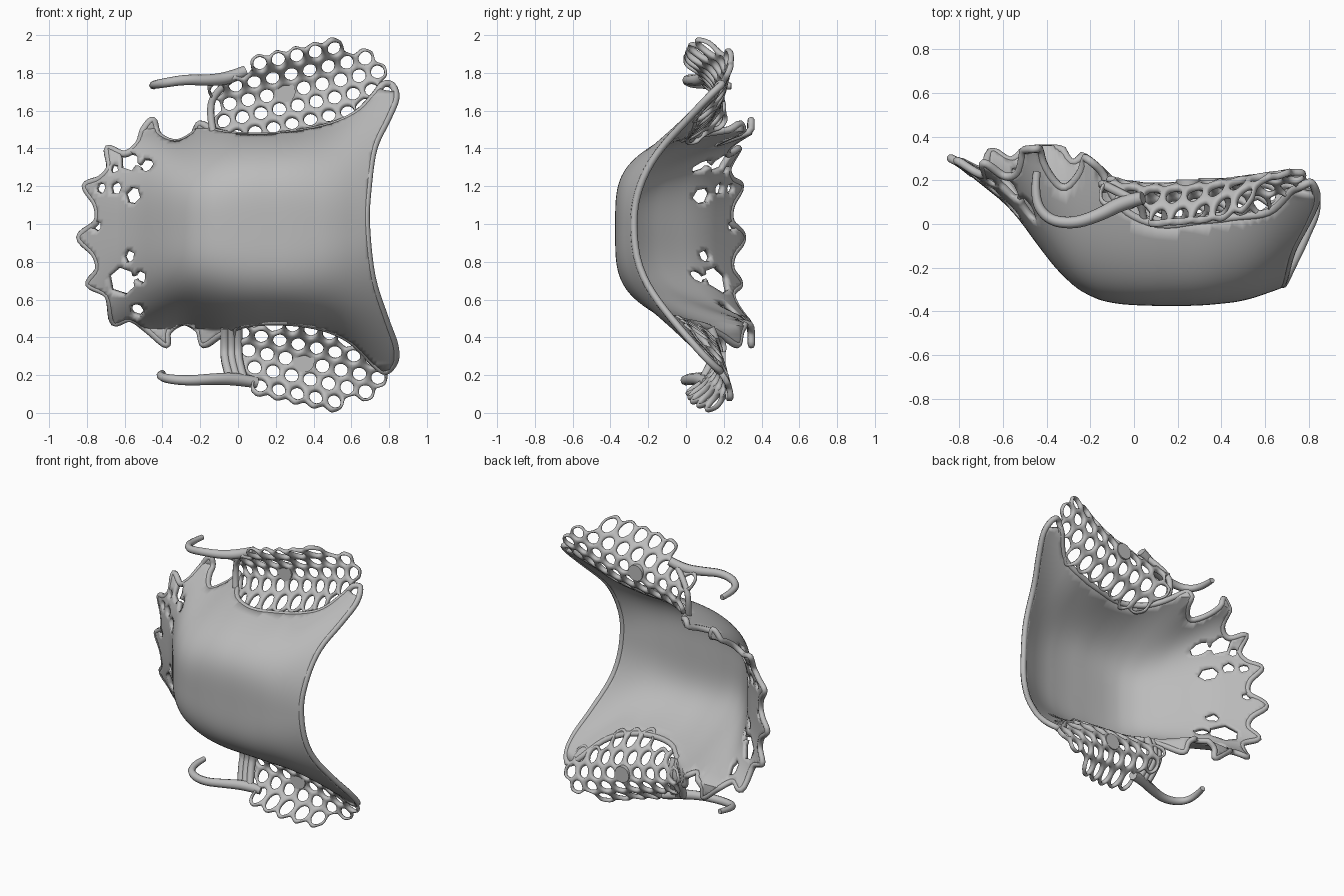
import bpy, bmesh, math
from mathutils import Vector, Matrix

if "Cube" in bpy.data.objects:
    bpy.data.objects.remove(bpy.data.objects["Cube"])

metal = bpy.data.materials.new("grey metal")
metal.use_nodes = True
metal.diffuse_color = (0.5, 0.5, 0.5, 1)
metal.node_tree.nodes["Principled BSDF"].inputs["Base Color"].default_value = (0.5, 0.5, 0.5, 1)

MID = 0.975
# Stations along x: centre y, edge y, half height, steepness of the arch
STATIONS = [
    (-.85, .32, .34, .5, 3), (-.7, .2, .32, .48, 3), (-.55, .08, .32, .5, 3),
    (-.4, -.13, .32, .51, 3.3), (-.3, -.25, .3, .49, 3.5), (-.2, -.32, .26, .51, 3.5),
    (-.1, -.35, .15, .52, 3.6), (.05, -.36, .03, .5, 4), (.3, -.36, 0, .5, 4),
    (.5, -.34, .05, .55, 3.2), (.7, -.27, .12, .68, 2.3), (.85, -.2, .2, .78, 2)]


def station(x):
    """Smoothed station values at x."""
    total = [0, 0, 0, 0]
    for k in range(-2, 3):
        q = min(max(x + k * .03, -.85), .85)
        for a, b in zip(STATIONS, STATIONS[1:]):
            if q <= b[0]:
                break
        t = (q - a[0]) / (b[0] - a[0])
        total = [s + (m + (n - m) * t) / 5 for s, m, n in zip(total, a[1:], b[1:])]
    return total


def plate_y(x, z):
    centre, edge, half, power = station(x)
    v = min(abs(z - MID) / half, 1.02)
    return centre + (edge - centre) * v ** power


def saddle_y(x, z):
    centre, edge, half, power = station(x)
    t = (abs(z - MID) - half) / (.33 + .22 * x)
    t = min(max(t, -.1), 1.06)
    slope = .08 * x
    return .17 + slope - .14 * (2 * t - 1) ** 2 + (edge - .03 - slope) * (1 - t) ** 2


def smooth_loop(points, steps):
    """Closed Catmull-Rom loop through the points."""
    out, n = [], len(points)
    for i in range(n):
        a, b, c, d = (Vector(points[(i + k) % n]) for k in (-1, 0, 1, 2))
        for s in range(steps):
            t = s / steps
            out.append(b + (c - a) * t / 2 + (2 * a - 5 * b + 4 * c - d) * t * t / 2
                       + (3 * b - a - 3 * c + d) * t ** 3 / 2)
    return out


def inside(x, z, poly):
    hit = False
    for (ax, az), (bx, bz) in zip(poly, poly[1:] + poly[:1]):
        if (az > z) != (bz > z) and x < ax + (z - az) * (bx - ax) / (bz - az):
            hit = not hit
    return hit


def make_object(name, bm):
    mesh = bpy.data.meshes.new(name)
    bmesh.ops.recalc_face_normals(bm, faces=bm.faces)
    bm.to_mesh(mesh)
    bm.free()
    mesh.materials.append(metal)
    obj = bpy.data.objects.new(name, mesh)
    bpy.context.collection.objects.link(obj)
    return obj


def select(obj):
    bpy.ops.object.select_all(action='DESELECT')
    obj.select_set(True)
    bpy.context.view_layer.objects.active = obj


def shade(obj, angle=50):
    select(obj)
    bpy.ops.object.shade_smooth_by_angle(angle=math.radians(angle))


def thicken(obj, amount):
    solid = obj.modifiers.new("thickness", 'SOLIDIFY')
    solid.thickness = amount
    solid.offset = 0


def tube(name, points, radius, radii=None, closed=False):
    curve = bpy.data.curves.new(name, 'CURVE')
    curve.dimensions = '3D'
    curve.bevel_depth = radius
    curve.bevel_resolution = 2
    curve.use_fill_caps = True
    spline = curve.splines.new('POLY' if closed else 'NURBS')
    spline.points.add(len(points) - 1)
    for i, p in enumerate(points):
        spline.points[i].co = (*p, 1)
        spline.points[i].radius = radii[i] if radii else 1
    spline.use_cyclic_u = closed
    if not closed:
        spline.order_u = 3
        spline.use_endpoint_u = True
        spline.resolution_u = 8
    curve.materials.append(metal)
    obj = bpy.data.objects.new(name, curve)
    bpy.context.collection.objects.link(obj)
    select(obj)
    bpy.ops.object.convert(target='MESH')
    shade(bpy.context.object, 60)


# Main plate: a fine grid trimmed and snapped to a scalloped outline with openings
OUTLINE = [
    (.68, 1), (.69, 1.2), (.72, 1.4), (.79, 1.55), (.835, 1.66), (.82, 1.73), (.77, 1.74),
    (.72, 1.68), (.62, 1.58), (.45, 1.51), (.2, 1.47), (0, 1.47), (-.12, 1.49),
    (-.2, 1.53), (-.24, 1.47), (-.33, 1.43), (-.42, 1.47), (-.45, 1.55), (-.5, 1.5),
    (-.53, 1.42), (-.6, 1.37), (-.69, 1.4), (-.68, 1.3), (-.73, 1.24), (-.81, 1.2),
    (-.75, 1.1), (-.75, 1.01), (-.84, .93), (-.76, .84), (-.74, .76), (-.79, .68),
    (-.69, .62), (-.66, .48), (-.57, .5), (-.48, .44), (-.38, .36), (-.37, .43),
    (-.29, .48), (-.21, .44), (-.18, .36), (-.08, .42), (.05, .47), (.25, .48),
    (.45, .45), (.6, .38), (.72, .26), (.78, .22), (.83, .27), (.83, .36), (.78, .5),
    (.71, .72)]
# Irregular openings near the scalloped end: x, z, radius
OPENINGS = [(-.57, 1.33, .055), (-.48, 1.31, .04), (-.65, 1.29, .025), (-.72, 1.19, .03),
            (-.64, 1.19, .035), (-.55, 1.15, .045), (-.74, .99, .03), (-.61, .7, .075),
            (-.57, .83, .035), (-.51, .72, .035), (-.53, .55, .04)]
loop = smooth_loop(OUTLINE, 5)
edges = [loop]
for i, (x, z, size) in enumerate(OPENINGS):
    sides = 5 + i % 2
    corners = [Vector((x + size * math.cos(i + k * math.tau / sides),
                       z + size * math.sin(i + k * math.tau / sides))) for k in range(sides)]
    edges.append([a.lerp(b, s / 4) for a, b in zip(corners, corners[1:] + corners[:1])
                  for s in range(4)])
STEP = .018
bm = bmesh.new()
bmesh.ops.create_grid(bm, x_segments=100, y_segments=80, size=1,
                      matrix=Matrix.Diagonal((50 * STEP, 40 * STEP, 1, 1)))
bmesh.ops.translate(bm, verts=bm.verts, vec=(0, MID, 0))
waste = []
for f in bm.faces:
    c = f.calc_center_median()
    if not inside(c.x, c.y, loop) or any(inside(c.x, c.y, e) for e in edges[1:]):
        waste.append(f)
bmesh.ops.delete(bm, geom=waste, context='FACES')
targets = [p for e in edges for p in e]
for v in bm.verts:
    flat = v.co.xy
    if v.is_boundary:
        near = min(targets, key=lambda p: (p - flat).length_squared)
        if (near - flat).length < 2 * STEP:
            flat = near
    v.co = (flat.x, plate_y(*flat), flat.y)
bmesh.ops.remove_doubles(bm, verts=bm.verts, dist=.0005)
plate = make_object("main_plate", bm)
thicken(plate, .03)
shade(plate)

# Rounded rim around the plate
tube("plate_rim", [(p.x, plate_y(p.x, p.y), p.y) for p in loop], .019, closed=True)

# Perforated saddles: cells with round holes on a hexagonal lattice
PITCH = .1


def saddle(name, outline, origin, tilt):
    bm = bmesh.new()
    for row in range(-9, 10):
        for col in range(-12, 13):
            u = Vector(((col + row % 2 / 2) * PITCH, row * PITCH * math.sqrt(3) / 2))
            c = Matrix.Rotation(tilt, 2) @ u + Vector(origin)
            if not inside(c.x, c.y, outline):
                continue
            outer, inner = [], []
            for k in range(12):
                a = k * math.pi / 6 + tilt
                d = Vector((math.cos(a), math.sin(a)))
                far = PITCH / 2 if k % 2 == 0 else PITCH / math.sqrt(3)
                for store, radius in ((outer, far), (inner, .036)):
                    p = c + d * radius
                    store.append(bm.verts.new((p.x, saddle_y(p.x, p.y), p.y)))
            for k in range(12):
                m = (k + 1) % 12
                bm.faces.new((outer[k], outer[m], inner[m], inner[k]))
    bmesh.ops.remove_doubles(bm, verts=bm.verts, dist=.002)
    obj = make_object(name, bm)
    thicken(obj, .034)
    rounding = obj.modifiers.new("rounding", 'SUBSURF')
    rounding.levels = rounding.render_levels = 1
    shade(obj, 80)
    # Solid stop disc
    bm = bmesh.new()
    x, z = origin
    place = Matrix.Translation((x, saddle_y(x, z), z)) @ Matrix.Rotation(math.pi / 2, 4, 'X')
    bmesh.ops.create_cone(bm, cap_ends=True, segments=16, radius1=.055, radius2=.055,
                          depth=.05, matrix=place)
    shade(make_object(name + "_stop", bm), 40)


saddle("upper_saddle", [(-.14, 1.72), (-.14, 1.5), (-.08, 1.46), (.5, 1.5), (.7, 1.64), (.74, 1.7),
                        (.74, 1.85), (.67, 1.92), (.5, 1.96), (.28, 1.93), (.08, 1.86), (0, 1.77)],
       (.25, 1.7), math.radians(12))
saddle("lower_saddle", [(-.05, .48), (-.05, .32), (.03, .15), (.2, .08), (.38, .04), (.62, .04),
                        (.73, .09), (.75, .25), (.66, .36), (.45, .46), (.2, .48)],
       (.35, .27), math.radians(-12))

# Clasp arms, tapering towards hooked tips
TAPER = [1.1, 1.3, 1.1, 1, .9, .8, .65]
tube("upper_clasp", [(.04, .12, 1.81), (-.05, .1, 1.77), (-.16, .04, 1.76), (-.28, .0, 1.765),
                     (-.4, .02, 1.745), (-.46, .12, 1.735), (-.445, .24, 1.73)], .027, TAPER)
tube("lower_clasp", [(.1, .11, .16), (0, .08, .18), (-.13, .02, .18), (-.26, -.01, .17),
                     (-.38, .02, .18), (-.42, .11, .2), (-.4, .2, .21)], .027, TAPER)

# Struts tying the saddles and clasps to the plate
tube("upper_strut", [(-.02, .12, 1.78), (-.12, .17, 1.7), (-.155, .19, 1.6), (-.13, .16, 1.48)], .02)
for k in range(3):
    x = -.07 + k * .035
    tube("lower_strut", [(x + .03, .09, .18), (x, .14, .27), (x, .17, .36), (x, .13, .45)], .024)
